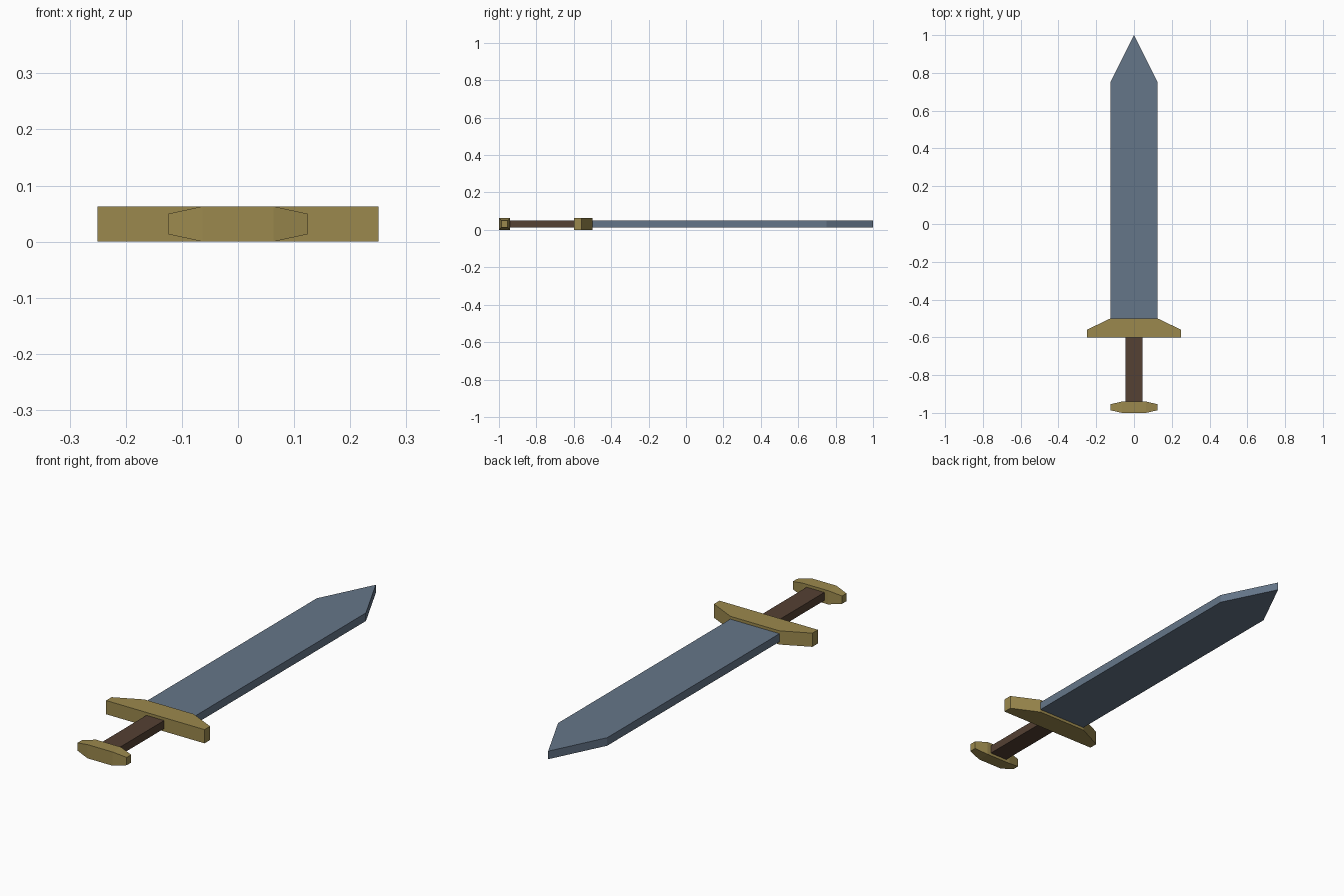
import bpy, bmesh

if "Cube" in bpy.data.objects:
    bpy.data.objects.remove(bpy.data.objects["Cube"])

MID = 0.0315  # centre height of the sword
HALF = 0.0315  # half height of guard and pommel
THIN = 0.0185  # half height of blade and grip


def material(name, rgb):
    m = bpy.data.materials.new(name)
    m.diffuse_color = (*rgb, 1)
    m.use_nodes = True
    m.node_tree.nodes["Principled BSDF"].inputs["Base Color"].default_value = m.diffuse_color
    return m


steel = material("steel", (0.13, 0.18, 0.25))
brass = material("brass", (0.33, 0.25, 0.075))
leather = material("leather", (0.09, 0.052, 0.033))


def finish(name, bm, mat):
    bmesh.ops.recalc_face_normals(bm, faces=bm.faces[:])
    mesh = bpy.data.meshes.new(name)
    bm.to_mesh(mesh)
    bm.free()
    mesh.materials.append(mat)
    bpy.context.collection.objects.link(bpy.data.objects.new(name, mesh))


def plate(name, right_side, half, mat):
    """Mirror a right-hand (x, y) outline across x = 0 and extrude it in z."""
    left = [(-x, y) for x, y in reversed(right_side) if x > 0]
    bm = bmesh.new()
    face = bm.faces.new([bm.verts.new((x, y, MID - half)) for x, y in right_side + left])
    ext = bmesh.ops.extrude_face_region(bm, geom=[face])
    top = [v for v in ext["geom"] if isinstance(v, bmesh.types.BMVert)]
    bmesh.ops.translate(bm, verts=top, vec=(0, 0, 2 * half))
    finish(name, bm, mat)


# Blade, guard and grip are flat plates
plate("blade", [(0.125, -0.5), (0.125, 0.75), (0, 1)], THIN, steel)
plate("guard", [(0.25, -0.6), (0.25, -0.56), (0.125, -0.5)], HALF, brass)
plate("grip", [(0.045, -0.94), (0.045, -0.6)], THIN, leather)

# Pommel: rectangular sections along x, shrinking at both ends
bm = bmesh.new()
rings = []
for x, hy, hz in [(-0.125, 0.016, 0.018), (-0.0635, 0.03, HALF),
                  (0.0635, 0.03, HALF), (0.125, 0.016, 0.018)]:
    rings.append([bm.verts.new((x, -0.97 + sy * hy, MID + sz * hz))
                  for sy, sz in [(-1, -1), (1, -1), (1, 1), (-1, 1)]])
for a, b in zip(rings, rings[1:]):
    for i in range(4):
        j = (i + 1) % 4
        bm.faces.new((a[i], a[j], b[j], b[i]))
bm.faces.new(rings[0])
bm.faces.new(rings[-1])
finish("pommel", bm, brass)
